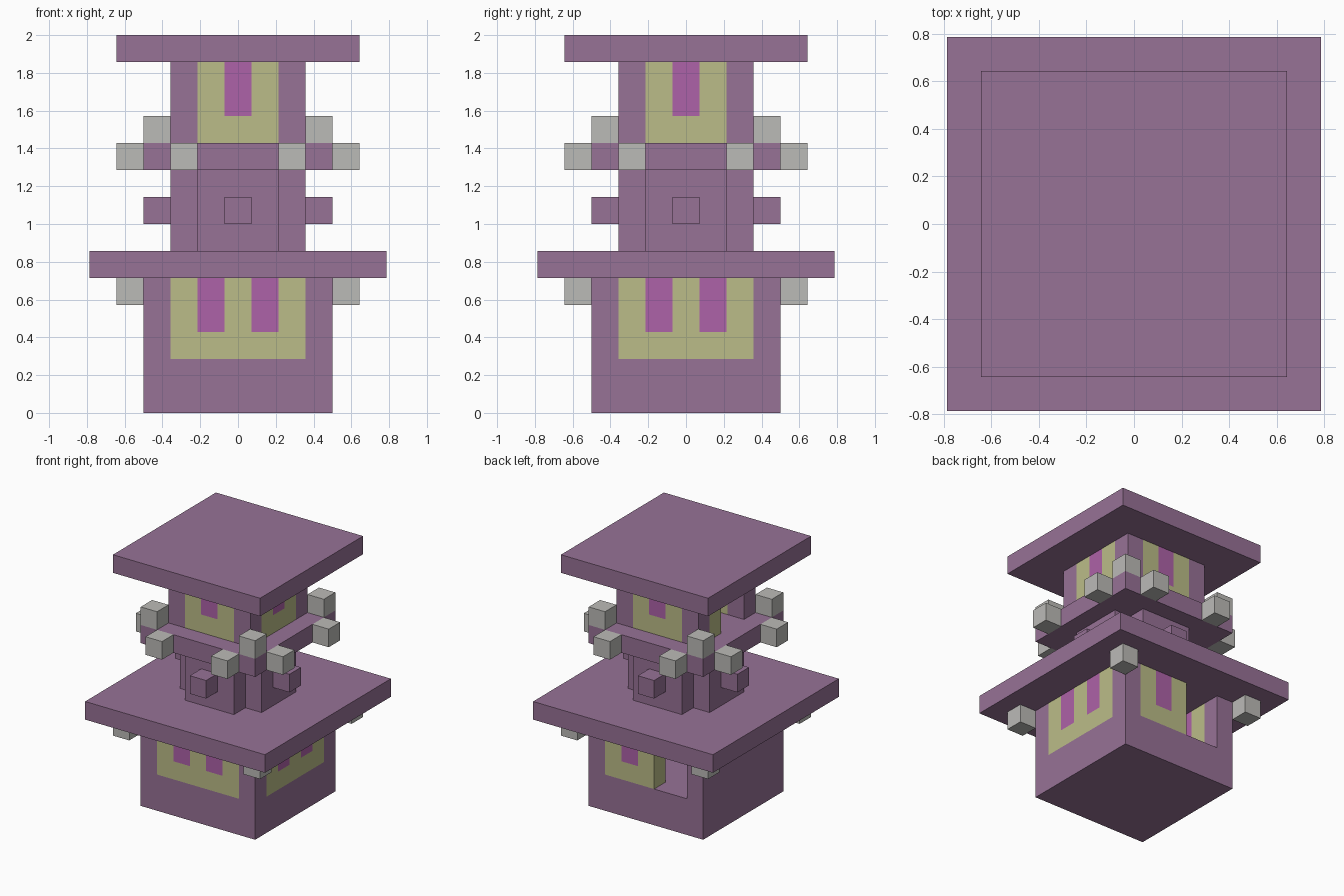
import bpy
import bmesh
from mathutils import Matrix, Vector

cube = bpy.data.objects.get("Cube")
if cube:
    bpy.data.objects.remove(cube, do_unlink=True)

U = 1 / 7  # one block


def material(name, rgb):
    m = bpy.data.materials.new(name)
    m.use_nodes = True
    m.diffuse_color = (*rgb, 1)
    bsdf = next(n for n in m.node_tree.nodes if n.type == 'BSDF_PRINCIPLED')
    bsdf.inputs["Base Color"].default_value = (*rgb, 1)
    bsdf.inputs["Roughness"].default_value = 0.9
    return m


PURPLE = material("dusty purple", (0.31, 0.168, 0.305))
CREAM = material("pale olive", (0.497, 0.503, 0.246))
PINK = material("magenta", (0.423, 0.122, 0.392))
GREY = material("warm grey", (0.50, 0.495, 0.474))


def finish(bm, name, *mats):
    me = bpy.data.meshes.new(name)
    bm.to_mesh(me)
    bm.free()
    for m in mats:
        me.materials.append(m)
    ob = bpy.data.objects.new(name, me)
    bpy.context.collection.objects.link(ob)
    return ob


def add_box(bm, x, y, wx, wy, z0, z1):
    """Box in block units, centred on x, y; returns its faces."""
    mat = (Matrix.Translation(Vector((x, y, (z0 + z1) / 2)) * U)
           @ Matrix.Diagonal((wx * U, wy * U, (z1 - z0) * U, 1)))
    verts = bmesh.ops.create_cube(bm, size=1, matrix=mat)["verts"]
    return {f for v in verts for f in v.link_faces}


def box(name, mat, x, y, wx, wy, z0, z1):
    bm = bmesh.new()
    add_box(bm, x, y, wx, wy, z0, z1)
    return finish(bm, name, mat)


def turn(x, y, k):
    """Quarter turns: front, +x side, back, -x side."""
    for _ in range(k):
        x, y = -y, x
    return x, y


def wall(name, k, dist, half, z0, windows, gaps=(), plain_outside=False):
    """One wall of blocks, three high, with two-block-high windows."""
    bm = bmesh.new()
    for u in range(-half, half + 1):
        if u in gaps:
            continue
        for z in range(z0, z0 + 3):
            x, y = turn(u, -dist, k)
            for f in add_box(bm, x, y, 1, 1, z, z + 1):
                f.material_index = 1 if u in windows and z > z0 else 0
    # weld the blocks and drop the hidden faces between them
    bmesh.ops.remove_doubles(bm, verts=bm.verts, dist=U / 100)
    seen = {}
    for f in bm.faces:
        seen.setdefault(frozenset(v.index for v in f.verts), []).append(f)
    hidden = [f for fs in seen.values() if len(fs) > 1 for f in fs]
    bmesh.ops.delete(bm, geom=hidden, context='FACES_ONLY')
    bm.normal_update()
    out = Vector((*turn(0, -1, k), 0))
    if plain_outside:
        for f in bm.faces:
            if f.normal.dot(out) > 0.9:
                f.material_index = 2
    finish(bm, name, CREAM, PINK, PURPLE)


SIDES = ("front", "left", "back", "right")
CORNERS = [(sx, sy) for sx in (-1, 1) for sy in (-1, 1)]

# solid floors, roofs and core
box("base", PURPLE, 0, 0, 7, 7, 0, 2)
box("lower_roof", PURPLE, 0, 0, 11, 11, 5, 6)
box("balcony_floor", PURPLE, 0, 0, 7, 7, 9, 10)
box("top_roof", PURPLE, 0, 0, 9, 9, 13, 14)

# cross-shaped middle storey with a knob on each side
box("middle_core", PURPLE, 0, 0, 3, 3, 6, 9)
for k, side in enumerate(SIDES):
    x, y = turn(0, -2, k)
    box(f"middle_arm_{side}", PURPLE, x, y,
        1 if x else 3, 1 if y else 3, 6, 9)
    x, y = turn(0, -3, k)
    box(f"knob_{side}", PURPLE, x, y, 1, 1, 7, 8)

# corner posts and lanterns
for i, (sx, sy) in enumerate(CORNERS):
    box(f"lower_post_{i}", PURPLE, 3 * sx, 3 * sy, 1, 1, 2, 5)
    box(f"upper_post_{i}", PURPLE, 2 * sx, 2 * sy, 1, 1, 10, 13)
    box(f"eave_lantern_{i}", GREY, 4 * sx, 4 * sy, 1, 1, 4, 5)
    box(f"corner_lantern_{i}", GREY, 3 * sx, 3 * sy, 1, 1, 10, 11)
    box(f"side_lantern_{i}", GREY, 4 * sx, 2 * sy, 1, 1, 9, 10)
    box(f"end_lantern_{i}", GREY, 2 * sx, 4 * sy, 1, 1, 9, 10)

# hollow storeys: a doorway at the back below and on the -x side above
for k, side in enumerate(SIDES):
    wall(f"lower_wall_{side}", k, 3, 2, 2, (-1, 1),
         gaps=(1, 2) if side == "back" else (),
         plain_outside=side == "right")
    wall(f"upper_wall_{side}", k, 2, 1, 10, (0,),
         gaps=(0, 1) if side == "right" else ())
